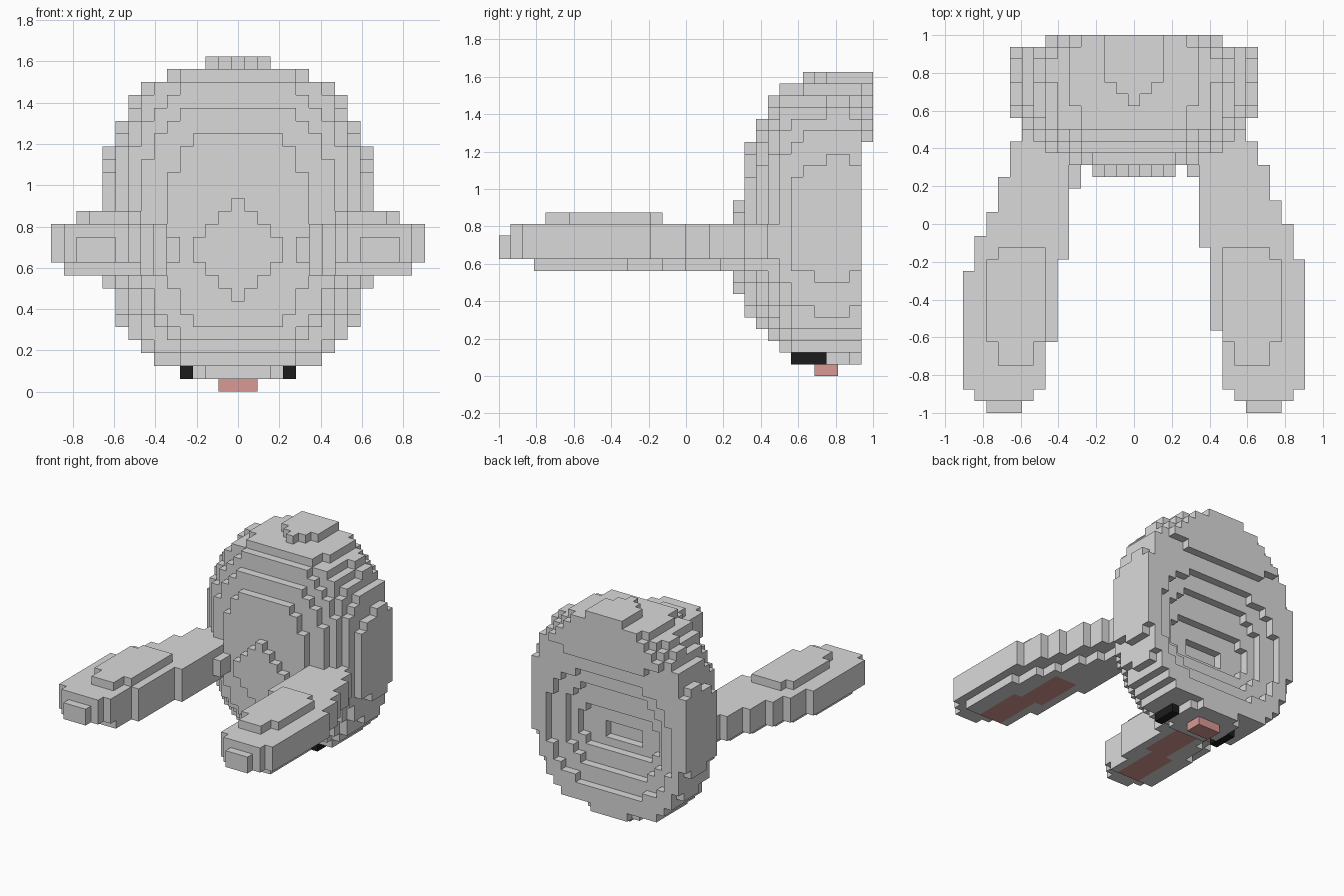
import bpy, bmesh
from mathutils import Vector

cube = bpy.data.objects.get("Cube")
if cube:
    bpy.data.objects.remove(cube, do_unlink=True)

U = 0.0625  # block size


def material(name, rgb):
    m = bpy.data.materials.new(name)
    m.use_nodes = True
    col = (*rgb, 1.0)
    m.diffuse_color = col
    m.node_tree.nodes["Principled BSDF"].inputs["Base Color"].default_value = col
    return m


GREY = material("grey fur", (0.70, 0.70, 0.70))
PINK = material("pink skin", (0.69, 0.32, 0.30))
BLACK = material("black eye", (0.011, 0.012, 0.011))

# the six block sides: outward step and the four corners, counter-clockwise
SIDES = []
for axis in range(3):
    for s in (1, -1):
        n = Vector([s * (a == axis) for a in range(3)])
        u = Vector([float(a == (axis + 1) % 3) for a in range(3)])
        v = n.cross(u)
        SIDES.append((n, [(n + a * u + b * v) / 2 for a, b in ((1, 1), (-1, 1), (-1, -1), (1, -1))]))


def build_blocks(name, cells, mats, solid, underside=()):
    """Skin the blocks with the faces left open by the solid set, merged when flat.
    Blocks listed in underside get the second material on their bottom face."""
    bm = bmesh.new()
    verts = {}
    for i, j, k in sorted(cells):
        centre = Vector((i, j - 15.5, k + 0.5))
        for n, corners in SIDES:
            if (i + int(n.x), j + int(n.y), k + int(n.z)) in solid:
                continue
            loop = []
            for c in corners:
                p = centre + c
                key = tuple(round(2 * q) for q in p)
                if key not in verts:
                    verts[key] = bm.verts.new(p * U)
                loop.append(verts[key])
            bm.faces.new(loop).material_index = int(n.z < 0 and (i, j, k) in underside)
    bmesh.ops.dissolve_limit(bm, angle_limit=0.01, verts=bm.verts[:], edges=bm.edges[:],
                             delimit={'MATERIAL'})
    mesh = bpy.data.meshes.new(name)
    bm.to_mesh(mesh)
    bm.free()
    for m in mats:
        mesh.materials.append(m)
    obj = bpy.data.objects.new(name, mesh)
    bpy.context.collection.objects.link(obj)


def in_oval(i, k, z0, z1, half, power):
    x, z = abs(i * U), (k + 0.5) * U
    return (x / half) ** power + abs((2 * z - z0 - z1) / (z1 - z0)) ** power <= 1


# head: one oval per layer from front to back (bottom, top, half width)
layers = [(0.44, 0.94, 0.22), (0.29, 1.27, 0.36), (0.23, 1.395, 0.495), (0.17, 1.52, 0.55),
          (0.11, 1.58, 0.61), (0.06, 1.58, 0.64), (0.05, 1.594, 0.65), (0.04, 1.597, 0.66),
          (0.04, 1.605, 0.665), (0.04, 1.605, 0.665), (0.05, 1.605, 0.65), (0.05, 1.605, 0.54)]
# stepped hollow in the back of the head
hollow = {27: (0.56, 0.69, 0.16), 28: (0.49, 0.8125, 0.33),
          29: (0.375, 1.0, 0.42), 30: (0.25, 1.125, 0.51)}
# rounded flat base under the head: half width in blocks for each layer
base = {25: 2, 26: 3, 27: 3, 28: 3, 29: 3, 30: 2}
head = set()
for n, (z0, z1, half) in enumerate(layers):
    j = 20 + n
    power = 1.2 if n == 0 else 2.4
    for i in range(-10 if j == 30 else -11, 12):
        for k in range(1, 26):
            if not in_oval(i, k, z0, z1, half, power):
                continue
            if j in hollow and in_oval(i, k, *hollow[j], 3):
                continue
            if j == 31 and k < (20 if abs(i) < 6 else 21):  # rim overhangs only at the top
                continue
            if k == 1 and abs(i) > base.get(j, 0):
                continue
            head.add((i, j, k))

# ears: outline steps from tip to root (first row, inner column, outer column)
steps = [(0, 10, 12), (1, 9, 13), (2, 8, 14), (7, 7, 14), (13, 7, 13),
         (14, 6, 13), (16, 6, 12), (18, 6, 11), (21, 6, 10), (23, 6, 9)]


def ear_span(j, side):
    """Inner and outer column of a row; the right ear makes its bends one block sooner."""
    shifted = j + (side < 0 and 2 < j < 22)
    return [s for s in steps if s[0] <= shifted][-1][1:]


ears = {}
for side in (1, -1):
    ear, skin = set(), set()
    for j in range(25):
        inner, outer = ear_span(j, side)
        low, high = (9 if j > 2 else 10), (12 if j > 0 else 11)
        for k in range(low, high + 1):
            # stepped lower outer edge
            last = outer if k > 9 else ear_span(j + 2, side)[1] - 1
            ear.update((side * i, j, k) for i in range(inner, last + 1))
        # pink inner skin along the underside
        if 2 <= j <= 14:
            first = 9 if j < 9 else 8
            skin.update((side * i, j, low) for i in range(first, first + 3))
        # small fillet where the ear meets the face
        if j == 20 or (side < 0 and j == 19):
            ear.update((side * 5, j, k) for k in (10, 11))
        # raised ridge on top, tapered towards the tip
        if 4 <= j < 14:
            trim = 1 if j < 6 else 0
            ear.update((side * i, j, 13) for i in range(8 + trim, (12 if j == 13 else 13) - trim))
    ears[side] = (ear - head, skin)

body = head | ears[1][0] | ears[-1][0]
build_blocks("head", head, [GREY], body)
build_blocks("left_ear", ears[1][0], [GREY, PINK], body, ears[1][1])
build_blocks("right_ear", ears[-1][0], [GREY, PINK], body, ears[-1][1])

# eyes and nose on the underside
for side, name in ((1, "left_eye"), (-1, "right_eye")):
    eye = {(side * 4, j, 1) for j in range(25, 28)}
    build_blocks(name, eye, [BLACK], eye)
nose = {(i, j, 0) for i in (-1, 0, 1) for j in (27, 28)}
build_blocks("nose", nose, [PINK], nose)
